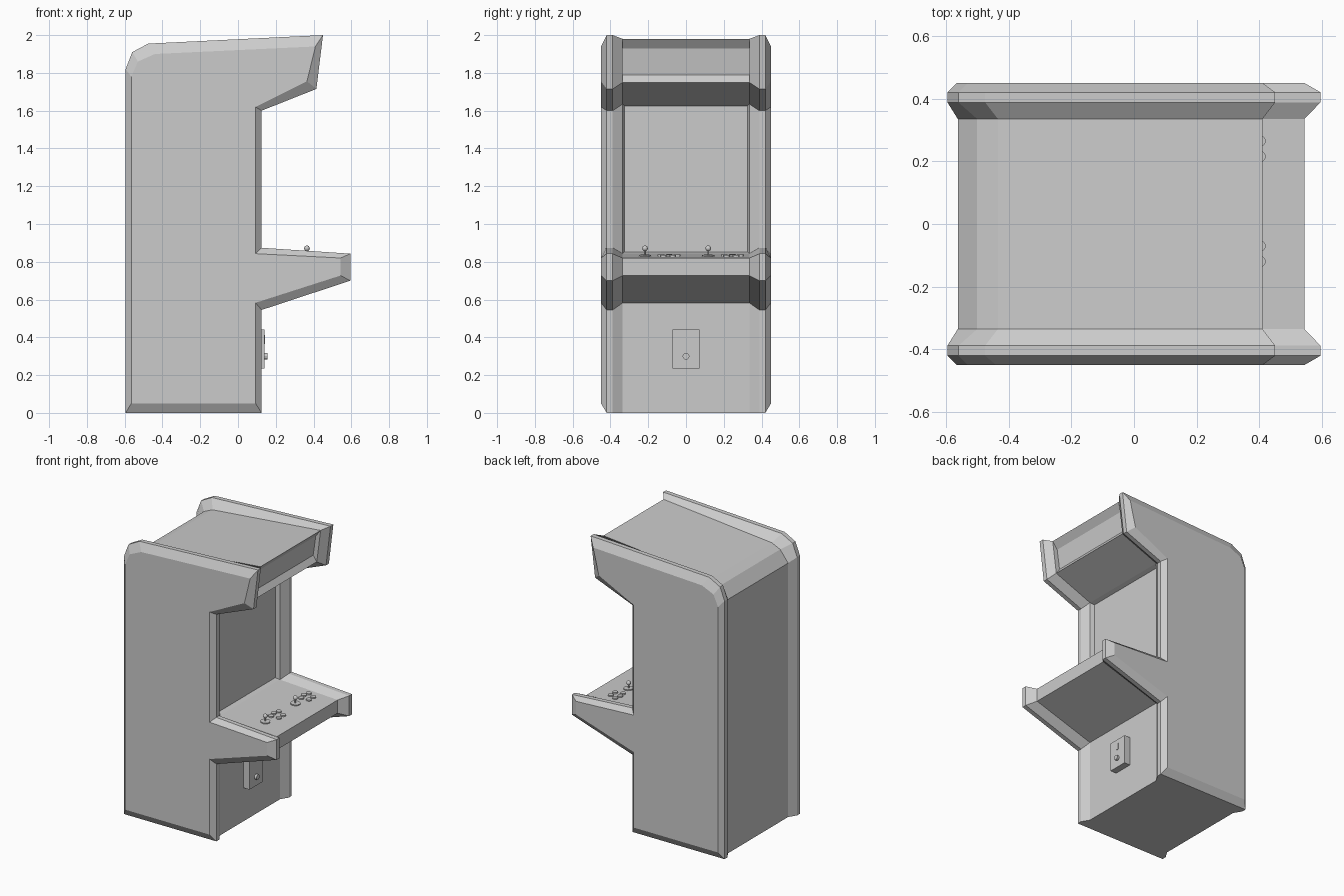
import bpy, bmesh
from math import radians, atan2
from mathutils import Vector

if "Cube" in bpy.data.objects:
    bpy.data.objects.remove(bpy.data.objects["Cube"])


def finish(bm, name):
    bmesh.ops.recalc_face_normals(bm, faces=bm.faces)
    mesh = bpy.data.meshes.new(name)
    bm.to_mesh(mesh)
    bm.free()
    obj = bpy.data.objects.new(name, mesh)
    bpy.context.collection.objects.link(obj)
    return obj


def loft(rings):
    """Closed solid through (profile, y) rings; profile points are (x, z)."""
    bm = bmesh.new()
    loops = [[bm.verts.new((x, y, z)) for x, z in prof] for prof, y in rings]
    for a, b in zip(loops, loops[1:]):
        for i in range(len(a)):
            j = (i + 1) % len(a)
            bm.faces.new((a[i], a[j], b[j], b[i]))
    bm.faces.new(loops[0])
    bm.faces.new(loops[-1])
    return bm


def cylinder(name, loc, radius, depth, tilt=0.0, segments=12):
    bpy.ops.mesh.primitive_cylinder_add(vertices=segments, radius=radius, depth=depth,
                                        location=loc, rotation=(0, tilt, 0))
    bpy.context.object.name = name
    return bpy.context.object


def box(name, loc, size):
    bpy.ops.mesh.primitive_cube_add(size=1, location=loc)
    obj = bpy.context.object
    obj.name = name
    obj.scale = size
    return obj


# Side silhouettes: panel rim, outer face and inner edge
rim = [(-.595, 0), (-.595, 1.82), (-.56, 1.91), (-.475, 1.955), (.45, 2.0), (.415, 1.715),
       (.125, 1.6), (.125, .874), (.595, .843), (.595, .70), (.125, .545), (.125, 0)]
front = [(.093, .843), (.543, .82), (.543, .727), (.093, .583)]
outer = [(-.565, .05), (-.565, 1.78), (-.53, 1.86), (-.44, 1.90), (.41, 1.94), (.365, 1.755),
         (.093, 1.62)] + front + [(.093, .05)]
inner = [(-.562, 0), (-.562, 1.79), (-.5, 1.87), (-.434, 1.90), (.41, 1.98), (.38, 1.75),
         (.093, 1.635)] + front + [(.093, 0)]

# Bevelled side panels
for side, s in (("left", -1), ("right", 1)):
    finish(loft([(inner, s * .335), (rim, s * .388), (rim, s * .42), (outer, s * .45)]),
           side + "_side_panel")

# Cabinet body with recessed marquee
body_profile = inner[:5] + [(.372, 1.93), (.352, 1.79)] + inner[5:]
bm = loft([(body_profile, -.335), (body_profile, .335)])
bmesh.ops.recalc_face_normals(bm, faces=bm.faces)

# Recessed screen
screen = min(bm.faces, key=lambda f: (f.calc_center_median() - Vector((.093, 0, 1.239))).length)
bmesh.ops.inset_region(bm, faces=[screen], thickness=.014, depth=-.03)
finish(bm, "cabinet_body")

# Control deck: joysticks and buttons
tilt = atan2(.023, .45)


def deck_z(x):
    return .843 - (x - .093) * .023 / .45


for n, y in enumerate((-.217, .118), 1):
    x = .365
    z = deck_z(x)
    cylinder(f"joystick_base_{n}", (x, y, z + .002), .032, .01, tilt, 16)
    cylinder(f"joystick_shaft_{n}", (x, y, z + .02), .005, .04, 0, 8)
    bpy.ops.mesh.primitive_uv_sphere_add(segments=12, ring_count=8, radius=.015,
                                         location=(x, y, .871))
    bpy.context.object.name = f"joystick_ball_{n}"
    bpy.ops.object.shade_smooth_by_angle(angle=radians(40))
    for k, (bx, dy) in enumerate(((.35, .085), (.34, .128), (.35, .17), (.402, .097), (.402, .147)), 1):
        cylinder(f"button_{n}_{k}", (bx, y + dy, deck_z(bx) + .003), .018, .012, tilt)

# Coin box with slot and knob
box("coin_box", (.115, 0, .338), (.05, .142, .206))
box("coin_slot", (.1405, 0, .388), (.006, .015, .048))
cylinder("coin_knob", (.145, 0, .30), .018, .022, radians(90), 12)
